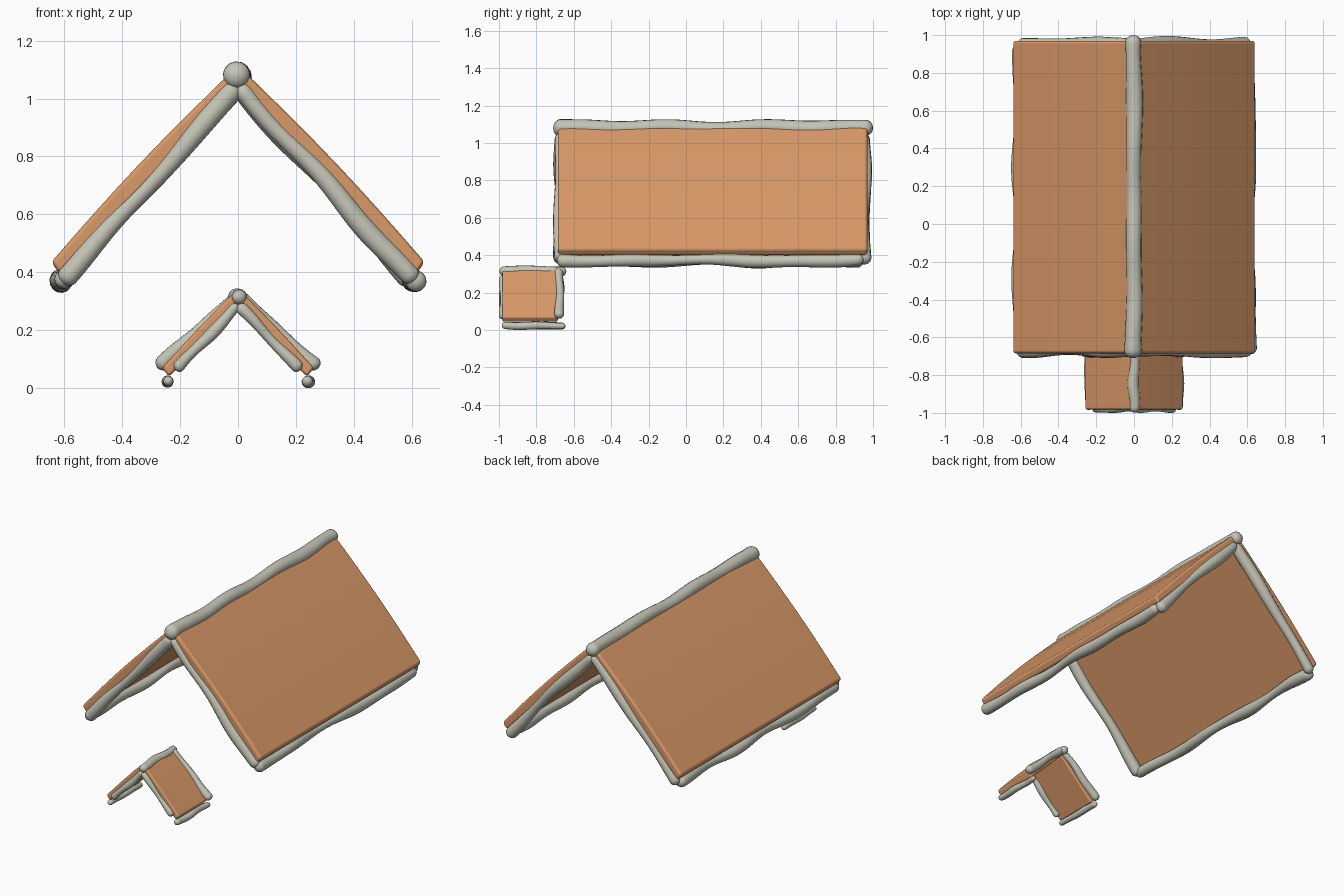
import bpy, math, random
from mathutils import Vector

if "Cube" in bpy.data.objects:
    bpy.data.objects.remove(bpy.data.objects["Cube"])

random.seed(4)


def material(name, rgb):
    m = bpy.data.materials.new(name)
    m.diffuse_color = (*rgb, 1)
    m.use_nodes = True
    m.node_tree.nodes["Principled BSDF"].inputs["Base Color"].default_value = m.diffuse_color
    return m


BISCUIT = material("biscuit_orange", (0.70, 0.32, 0.14))
ICING = material("icing_grey", (0.55, 0.55, 0.47))


def make(name, verts, faces, mat):
    me = bpy.data.meshes.new(name)
    me.from_pydata(verts, [], faces)
    me.materials.append(mat)
    ob = bpy.data.objects.new(name, me)
    bpy.context.collection.objects.link(ob)
    for p in me.polygons:
        p.use_smooth = True
    return ob


def slab(name, side, top, eave, inner_eave, inner_top, y0, y1, bulge, bevel):
    """Roof panel: a slightly arched profile in xz, extruded along y."""
    a, b = Vector(top), Vector(eave)
    n = Vector((a.y - b.y, b.x - a.x)).normalized()
    prof = [a.lerp(b, i / 8) + n * bulge * math.sin(math.pi * i / 8) for i in range(9)]
    prof += [Vector(inner_eave), Vector(inner_top)]
    k = len(prof)
    verts = [(side * p.x, y, p.y) for y in (y0, y1) for p in prof]
    faces = [(i, (i + 1) % k, k + (i + 1) % k, k + i) for i in range(k)]
    faces += [tuple(range(k))[::-1], tuple(range(k, 2 * k))]
    if side > 0:
        faces = [f[::-1] for f in faces]
    faces = [f[::-1] for f in faces]
    ob = make(name, verts, faces, BISCUIT)
    # consistent outward normals
    import bmesh
    bm = bmesh.new()
    bm.from_mesh(ob.data)
    bmesh.ops.recalc_face_normals(bm, faces=bm.faces)
    bm.to_mesh(ob.data)
    bm.free()
    mod = ob.modifiers.new("rounded_edges", 'BEVEL')
    mod.width, mod.segments = bevel, 4
    mod.limit_method, mod.angle_limit = 'ANGLE', math.radians(30)
    mod.harden_normals = True


def icing(name, a, b, r, wobble=0.15, knob=0.0, steps=56, seg=14):
    """Hand-piped rope from a to b with rounded ends and a lumpy radius."""
    a, b = Vector(a), Vector(b)
    d = (b - a).normalized()
    length = (b - a).length
    u = d.orthogonal().normalized()
    v = d.cross(u)
    waves = [(random.uniform(5, 14), random.uniform(0, 6.3)) for _ in range(6)]
    if length < 0.5:
        waves = [(f * 2.2, p) for f, p in waves]
    ts = [r * (1 - math.cos(math.pi / 2 * i / 5)) for i in range(5)]   # round end
    mid = [r + (length - 2 * r) * i / steps for i in range(steps + 1)]
    ts = ts + mid + [length - t for t in reversed(ts)]
    verts, faces = [], []
    for t in ts:
        w = [math.sin(f * t + p) for f, p in waves]
        e = min(t, length - t)
        cap = math.sqrt(max(0.0, 1 - (1 - min(e / r, 1)) ** 2))
        rad = r * (1 + wobble * (w[0] + w[1]) / 2 + knob * math.exp(-(e / r / 1.6) ** 2))
        rad *= max(cap, 0.02)
        c = a + d * t + (u * (w[2] + w[3]) + v * (w[4] + w[5])) * r * wobble * 0.6
        for j in range(seg):
            g = 2 * math.pi * j / seg
            verts.append(c + (u * math.cos(g) + v * math.sin(g)) * rad)
    for i in range(len(ts) - 1):
        for j in range(seg):
            k = (j + 1) % seg
            faces.append((i * seg + j, i * seg + k, (i + 1) * seg + k, (i + 1) * seg + j))
    n = (len(ts) - 1) * seg
    faces += [tuple(range(seg))[::-1], tuple(range(n, n + seg))]
    make(name, verts, faces, ICING)


for side, tag in ((-1, "left"), (1, "right")):
    # main roof panel, gable icing front and back, eave icing
    slab(f"main_roof_{tag}", side, (0.025, 1.09), (0.645, 0.435), (0.615, 0.395),
         (0.0, 1.035), -0.685, 0.97, 0.012, 0.016)
    for y, end in ((-0.67, "front"), (0.953, "back")):
        icing(f"main_gable_icing_{end}_{tag}", (0, y, 1.045), (side * 0.61, y, 0.365), 0.033)
    icing(f"main_eave_icing_{tag}", (side * 0.608, -0.69, 0.372),
          (side * 0.608, 0.95, 0.372), 0.032, 0.2)
    # porch roof panel with its icing
    slab(f"porch_roof_{tag}", side, (0.02, 0.325), (0.262, 0.07), (0.238, 0.04),
         (0.0, 0.28), -0.982, -0.685, 0.003, 0.011)
    icing(f"porch_gable_icing_front_{tag}", (0, -0.977, 0.288),
          (side * 0.215, -0.977, 0.062), 0.02)
    icing(f"porch_gable_icing_back_{tag}", (0, -0.677, 0.32),
          (side * 0.278, -0.677, 0.07), 0.024)
    icing(f"porch_eave_icing_{tag}", (side * 0.242, -0.985, 0.023),
          (side * 0.242, -0.645, 0.023), 0.019, 0.12)

# ridge icing
icing("main_ridge_icing", (0, -0.71, 1.08), (0, 1.0, 1.08), 0.041, 0.12, 0.18)
icing("porch_ridge_icing", (0, -0.998, 0.315), (0, -0.64, 0.315), 0.027, 0.12, 0.05)
